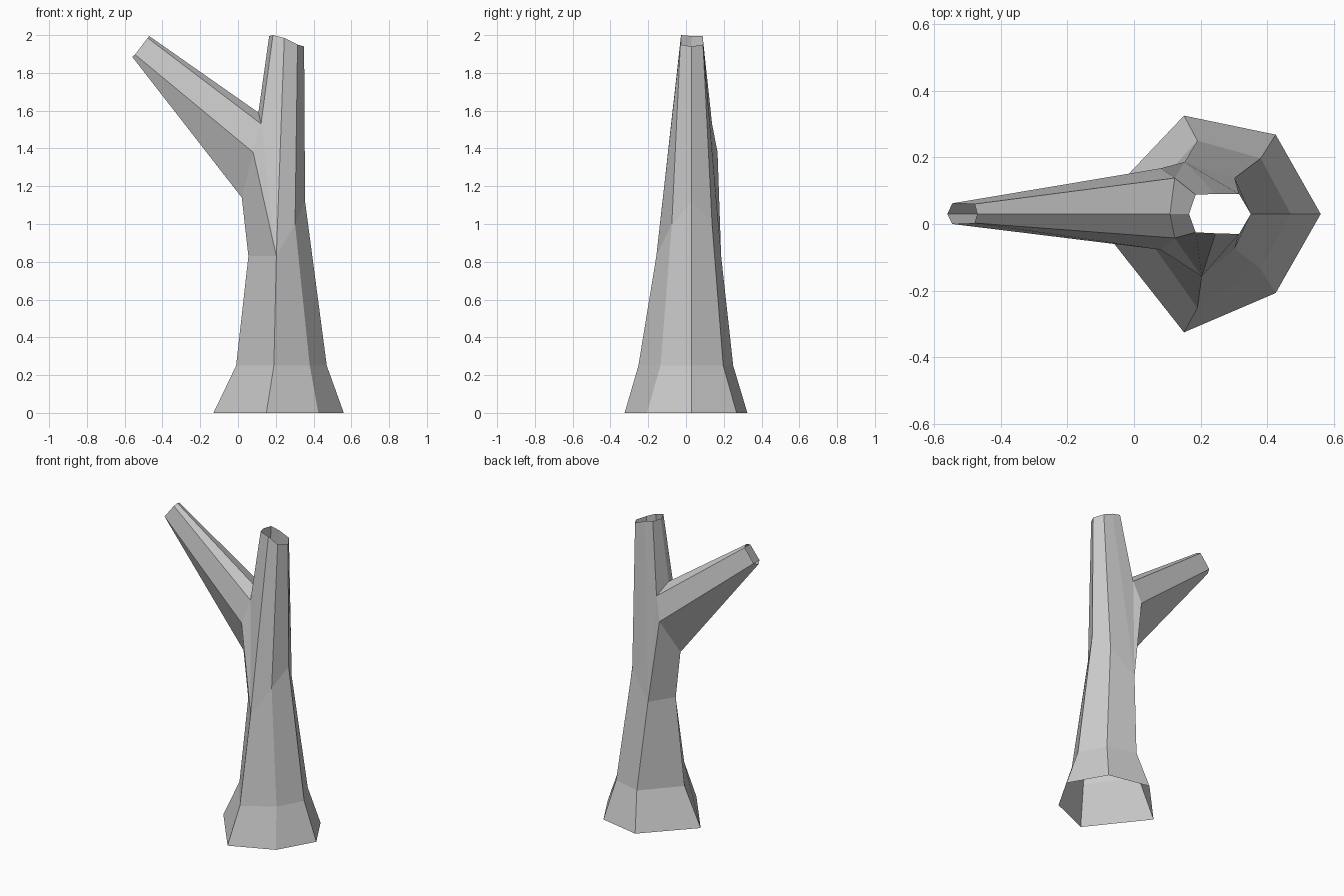
import bpy, bmesh

if "Cube" in bpy.data.objects:
    bpy.data.objects.remove(bpy.data.objects["Cube"])

MID = 0.03  # y of the plane through trunk and branch


def add_ring(bm, points):
    return [bm.verts.new(p) for p in points]


def bridge(bm, low, high):
    n = len(low)
    for i in range(n):
        j = (i + 1) % n
        bm.faces.new((low[i], low[j], high[j], high[i]))


def finish(bm, name):
    bmesh.ops.recalc_face_normals(bm, faces=bm.faces)
    mesh = bpy.data.meshes.new(name)
    bm.to_mesh(mesh)
    bm.free()
    obj = bpy.data.objects.new(name, mesh)
    bpy.context.collection.objects.link(obj)
    return obj


# Hollow six-sided trunk: left, front left, front right, right, back right, back left
base = [(-0.13, MID, 0), (0.15, -0.325, 0), (0.425, -0.207, 0),
        (0.56, MID, 0), (0.425, 0.268, 0), (0.15, 0.325, 0)]
flare = [(-0.01, MID, 0.25), (0.19, -0.252, 0.25), (0.38, -0.135, 0.25),
         (0.47, MID, 0.25), (0.38, 0.197, 0.25), (0.19, 0.25, 0.25)]
waist = [(0.055, MID, 0.83), (0.203, -0.157, 0.83), (0.302, -0.075, 1.0),
         (0.355, MID, 1.12), (0.302, 0.138, 1.0), (0.152, 0.186, 0.83)]
# Broken rim, with an extra point in the front and back edges
rim = [(0.165, MID, 1.995), (0.185, -0.025, 2.0), (0.245, -0.028, 1.985),
       (0.315, -0.03, 1.95), (0.35, MID, 1.94),
       (0.315, 0.09, 1.95), (0.245, 0.09, 1.98), (0.185, 0.088, 1.995)]
# Opening where the branch leaves the trunk: bottom, front pair, top, back pair
fork = [(0.02, MID, 1.14), (0.08, -0.077, 1.38), (0.122, -0.042, 1.53),
        (0.108, MID, 1.59), (0.122, 0.138, 1.53), (0.08, 0.167, 1.38)]
# Open branch end
tip = [(-0.56, MID, 1.885), (-0.545, 0.0, 1.897), (-0.478, 0.003, 1.985),
       (-0.47, MID, 1.995), (-0.478, 0.06, 1.985), (-0.545, 0.062, 1.897)]

bm = bmesh.new()
b, f, w, r, k = [add_ring(bm, p) for p in (base, flare, waist, rim, fork)]
bridge(bm, b, f)
bridge(bm, f, w)

# Upper trunk, wrapped around the fork on the front and the back
for corner, near, far, lo, hi, r1, r2, r3 in ((1, 2, 3, 1, 2, 1, 2, 3),
                                              (5, 4, 3, 5, 4, 7, 6, 5)):
    bm.faces.new((w[0], w[corner], k[lo], k[0]))
    bm.faces.new((w[corner], k[hi], k[lo]))
    bm.faces.new((w[corner], r[r2], r[r1], k[hi]))
    bm.faces.new((w[corner], w[near], r[r3], r[r2]))
    bm.faces.new((w[near], w[far], r[4], r[r3]))
    bm.faces.new((k[hi], r[r1], r[0], k[3]))

# Tapering branch
bridge(bm, k, add_ring(bm, tip))
finish(bm, "hollow_tree_trunk")
